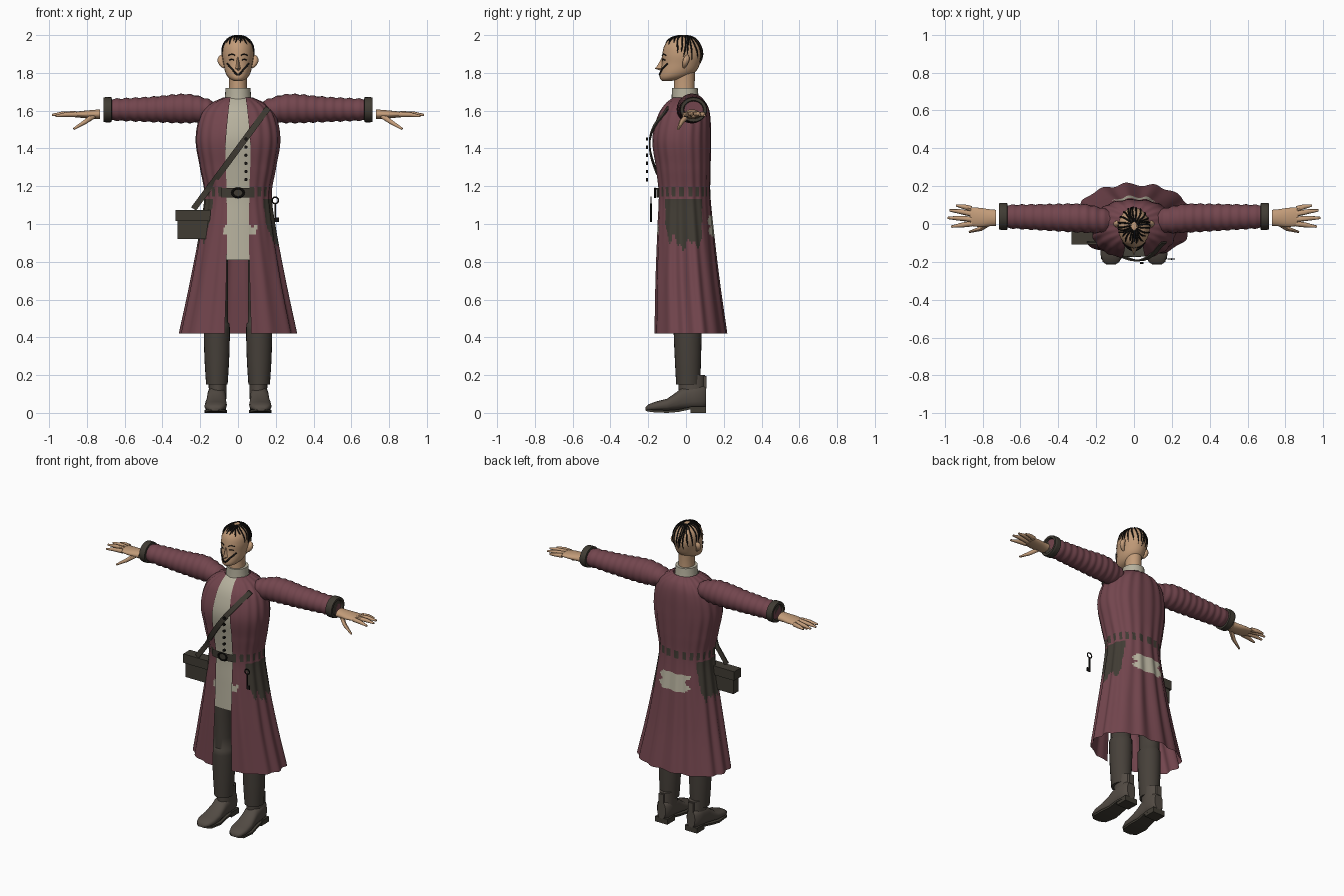
import bpy, math
from math import sin, cos, pi
from mathutils import Vector

if "Cube" in bpy.data.objects:
    bpy.data.objects.remove(bpy.data.objects["Cube"])


def material(name, rgb):
    m = bpy.data.materials.new(name)
    m.use_nodes = True
    m.diffuse_color = (*rgb, 1)
    m.node_tree.nodes["Principled BSDF"].inputs["Base Color"].default_value = (*rgb, 1)
    return m


MAROON = material("maroon cloth", (.17, .06, .075))
CREAM = material("cream linen", (.47, .44, .34))
DARK = material("dark leather", (.052, .045, .034))
TROUSER = material("trouser brown", (.062, .052, .042))
BOOT = material("boot brown", (.085, .07, .057))
SKIN = material("skin", (.54, .33, .19))
BLACK = material("black hair", (.008, .007, .006))


def smooth(o, angle=45):
    bpy.ops.object.select_all(action='DESELECT')
    o.select_set(True)
    bpy.context.view_layer.objects.active = o
    bpy.ops.object.shade_smooth_by_angle(angle=math.radians(angle))
    return o


def loft(name, rings, mats, closed=True, caps=True, rule=None):
    """Skin a list of equal-length rings; rule(row, column) picks the material slot."""
    n, verts, faces, slots = len(rings[0]), [p for r in rings for p in r], [], []
    for i in range(len(rings) - 1):
        for j in range(n if closed else n - 1):
            k = (j + 1) % n
            faces.append((i * n + j, i * n + k, (i + 1) * n + k, (i + 1) * n + j))
            slots.append(rule(i, j) if rule else 0)
    if closed and caps:
        faces += [tuple(range(n))[::-1], tuple(range(len(verts) - n, len(verts)))]
        slots += [0, 0]
    me = bpy.data.meshes.new(name)
    me.from_pydata([tuple(v) for v in verts], [], faces)
    for m in mats:
        me.materials.append(m)
    me.polygons.foreach_set("material_index", slots)
    o = bpy.data.objects.new(name, me)
    bpy.context.collection.objects.link(o)
    return smooth(o)


def tube(name, pts, radii, mat, sides=2):
    cu = bpy.data.curves.new(name, 'CURVE')
    cu.dimensions, cu.bevel_depth, cu.bevel_resolution, cu.use_fill_caps = '3D', 1, sides, True
    sp = cu.splines.new('POLY')
    sp.points.add(len(pts) - 1)
    for q, p, r in zip(sp.points, pts, radii):
        q.co, q.radius = (*p, 1), r
    cu.materials.append(mat)
    o = bpy.data.objects.new(name, cu)
    bpy.context.collection.objects.link(o)
    smooth_target = o
    bpy.ops.object.select_all(action='DESELECT')
    o.select_set(True)
    bpy.context.view_layer.objects.active = o
    bpy.ops.object.convert(target='MESH')
    return smooth(bpy.context.view_layer.objects.active)


def box(name, lo, hi, mat):
    ring = lambda z: [(lo[0], lo[1], z), (hi[0], lo[1], z), (hi[0], hi[1], z), (lo[0], hi[1], z)]
    return loft(name, [ring(lo[2]), ring(hi[2])], [mat])


def ring_shape(name, pos, major, minor, mat):
    bpy.ops.mesh.primitive_torus_add(major_segments=16, minor_segments=6, location=pos,
                                     rotation=(pi / 2, 0, 0), major_radius=major, minor_radius=minor)
    o = bpy.context.object
    o.name = name
    o.data.materials.append(mat)
    return smooth(o)


def at(table, s):
    """Smoothly interpolate the rows of a profile table."""
    s = min(max(s, table[0][0]), table[-1][0])
    i = max(k for k in range(len(table) - 1) if table[k][0] <= s)
    a, b = table[i], table[i + 1]
    p, q = table[max(i - 1, 0)], table[min(i + 2, len(table) - 1)]
    h = b[0] - a[0]
    u = (s - a[0]) / h
    out = []
    for k in range(1, len(a)):
        m0, m1 = (b[k] - p[k]) / (b[0] - p[0]) * h, (q[k] - a[k]) / (q[0] - a[0]) * h
        out.append(a[k] * (1 - u * u * (3 - 2 * u)) + b[k] * u * u * (3 - 2 * u)
                   + m0 * u * (1 - u) ** 2 - m1 * u * u * (1 - u))
    return out


def oval(table, z, t, grow=0, e=1):
    """Point on a horizontal section; t = 0 is the front, rows are z, half width, front, back."""
    w, f, b = at(table, z)
    bend = lambda v: math.copysign(abs(v) ** e, v)
    return Vector(((w + grow) * bend(sin(t)), (f + b) / 2 - ((b - f) / 2 + grow) * bend(cos(t)), z))


def steps(a, b, n):
    return [a + (b - a) * i / n for i in range(n + 1)]


def mx(p, s):
    return (p[0] * s, p[1], p[2])


# Long open coat with painted pockets, patches and belt loops
COAT = [(.42, .305, -.17, .21), (.7, .245, -.165, .17), (1, .192, -.155, .138), (1.16, .175, -.15, .125),
        (1.3, .2, -.165, .128), (1.45, .222, -.182, .13), (1.58, .195, -.15, .125),
        (1.64, .14, -.11, .105), (1.67, .075, -.075, .07)]
OPEN = [(.42, .07), (.8, .06), (1.16, .06), (1.4, .066), (1.6, .05), (1.67, .04)]
E, COLS, ROWS = .88, 120, 100
heights = steps(.42, 1.67, ROWS)


def coat_point(z, j):
    t0 = math.asin(min(1, at(OPEN, z)[0] / at(COAT, z)[0]) ** (1 / E))
    t = t0 + (2 * pi - 2 * t0) * j / COLS
    fold = .007 * sin(14 * t) * min(1, max(0, (1.3 - z) / .6)) + .003 * sin(18 * t)
    p = oval(COAT, z, t, fold * min(1, j / 6, (COLS - j) / 6), E)
    if z > 1.625:
        p.z = max(p.z, 1.625)
    return p


def coat_slot(i, j):
    z = heights[i]
    p = coat_point(z, j + .5)
    if 1.137 < z < 1.187:
        return 2 if j % 6 < 3 else 0
    jag = .025 * sin(p.y * 75) + .015 * sin(p.y * 170)
    if abs(p.x) > .1 and -.11 + max(0, 1 - z) * .2 < p.y < .085 and .88 + jag + abs(p.y) * .3 < z < 1.12:
        return 2
    if p.y > .05 and .925 < z < 1.045 and -.1 + .015 * sin(z * 90) < p.x < .1 + .015 * sin(z * 120):
        return 1
    if p.y < -.1 and abs(z - .96) < .02 + .3 * abs(abs(p.x) - .075) and -.075 < p.x < .1:
        return 1
    return 0


loft("coat", [[coat_point(z, j) for j in range(COLS + 1)] for z in heights],
     [MAROON, CREAM, DARK], closed=False, rule=coat_slot)

# Shirt front, belt and buckle behind the coat opening
loft("shirt", [[oval(COAT, z, t, -.008, E) for t in steps(-.55, .55, 12)] for z in steps(.81, 1.67, 30)],
     [CREAM], closed=False)
loft("belt_front", [[oval(COAT, z, t, .006, E) for t in steps(-.45, .45, 12)] for z in (1.14, 1.19)],
     [DARK], closed=False)
buckle = ring_shape("buckle", (0, -.164, 1.165), .024, .005, BLACK)
buckle.scale.x = 1.25
for k, z in enumerate(steps(1.235, 1.45, 5)):
    tube(f"button_{k}", [(.042, -.212, z), (.042, -.2, z)], [.009, .009], BLACK)

# Collar and neck
COLLAR = [(1.6, .085, -.09, .085), (1.65, .072, -.078, .07), (1.72, .066, -.074, .062)]
NECK = [(1.68, .05, -.066, .047), (1.75, .047, -.063, .046), (1.83, .05, -.06, .05)]
around = steps(0, 2 * pi, 24)[:-1]
loft("collar", [[oval(COLLAR, z, t) for t in around] for z in steps(1.6, 1.72, 5)], [CREAM])
loft("neck", [[oval(NECK, z, t) for t in around] for z in steps(1.68, 1.83, 5)], [SKIN])

# Head with nose, ears and face lines
HEAD = [(1.757, .02, -.125, -.08), (1.77, .046, -.138, -.01), (1.8, .066, -.137, .045), (1.85, .077, -.128, .075),
        (1.9, .084, -.125, .087), (1.95, .076, -.112, .074), (1.985, .047, -.078, .044), (2, .008, -.025, .005)]
loft("head", [[oval(HEAD, z, t) for t in around] for z in steps(1.757, 2, 26)], [SKIN])
loft("nose", [[(-w, -.12, z), (0, y, z), (w, -.12, z)] for z, w, y in
              ((1.885, .007, -.127), (1.84, .013, -.15), (1.823, .018, -.167), (1.812, .012, -.135))], [SKIN])
for s, side in ((1, "left"), (-1, "right")):
    tube(f"{side}_ear", [mx((.072 + .02 * sin(u), -.012 + .016 * u / 2, 1.828 + .025 * u), s)
                         for u in steps(0, 2.6, 6)], [.006, .012, .015, .017, .017, .014, .006], SKIN)

    def line(name, coords, r):
        pts = []
        for x, z in coords:
            w = at(HEAD, z)[0]
            pts.append(oval(HEAD, z, s * math.asin(x / w), .002))
        tube(f"{side}_{name}", pts, [r] * len(pts), BLACK)
    line("moustache", [(.003, 1.789), (.015, 1.8), (.03, 1.82), (.045, 1.836), (.056, 1.85)], .005)
    line("eye", [(.022, 1.869), (.032, 1.872), (.045, 1.868)], .003)
    line("brow", [(.016, 1.893), (.032, 1.9), (.05, 1.893)], .003)

# Hair strands fanning out from the crown
for k, t in enumerate(steps(0, 2 * pi, 26)[:-1]):
    low = 1.905 - .04 * cos(t + pi) + (.03 if cos(t) > .5 else 0) - .015 * (k % 2)
    pts = [oval(HEAD, 1.998 - (1.998 - low) * u ** 1.6, t + .12 * sin(3 * u + k), .001) for u in steps(0, 1, 9)]
    tube(f"hair_strand_{k}", pts, [.002] + [.0045] * 7 + [.003, .001], BLACK, 1)

# Sleeve: x, bottom, top, front, back; the hand rows use the same layout
SLEEVE = [(.1, 1.585, 1.635, -.02, .06), (.17, 1.545, 1.665, -.045, .085), (.27, 1.535, 1.688, -.045, .105),
          (.45, 1.54, 1.674, -.035, .105), (.7, 1.55, 1.66, -.02, .1)]
PALM = [(.73, 1.555, 1.607, -.01, .075), (.765, 1.557, 1.604, -.012, .078), (.81, 1.56, 1.6, -.016, .085),
        (.865, 1.566, 1.594, -.01, .088)]
FINGERS = [((.86, .08, 1.58), (.9, .092, 1.58), (.94, .098, 1.575)),
           ((.86, .054, 1.583), (.92, .066, 1.583), (.975, .072, 1.577)),
           ((.86, .025, 1.583), (.93, .031, 1.583), (.985, .032, 1.577)),
           ((.855, .002, 1.58), (.91, -.006, 1.579), (.965, -.014, 1.572)),
           ((.765, .005, 1.572), (.81, -.025, 1.54), (.87, -.042, 1.503))]


def limb(table, x, s, grow=0):
    lo, hi, f, b = at(table, x)
    return [(s * x, (f + b) / 2 + ((b - f) / 2 + grow) * cos(t), (lo + hi) / 2 + ((hi - lo) / 2 + grow) * sin(t))
            for t in around]


BOOTS = [(-.215, .022, .012, .03), (-.2, .044, .01, .045), (-.16, .058, .01, .06), (-.1, .058, .01, .075),
         (-.05, .051, .012, .11), (-.02, .05, .016, .135), (.04, .05, .02, .15), (.085, .045, .02, .15),
         (.105, .03, .03, .14)]
for s, side in ((1, "left"), (-1, "right")):
    loft(f"{side}_sleeve", [limb(SLEEVE, x, s, .003 * sin(x * 130)) for x in steps(.1, .7, 60)], [MAROON])
    loft(f"{side}_cuff", [limb(SLEEVE, x, s, g) for x, g in
                          ((.668, 0), (.67, .01), (.7, .012), (.7, .011))], [DARK])
    loft(f"{side}_cuff_rim", [[(p[0] + s * d, *p[1:]) for p in limb(SLEEVE, .7, s, g)]
                              for d, g in ((0, .012), (.012, .009), (.012, -.006), (0, -.01))], [DARK])
    loft(f"{side}_palm", [limb(PALM, x, s) for x in steps(.73, .865, 10)], [SKIN])
    for k, f in enumerate(FINGERS):
        tube(f"{side}_finger_{k}", [mx(p, s) for p in f], (.015, .0125, .006), SKIN)

    # Trousers: wide lower leg with a slimmer thigh hidden by the coat
    LEG = [(.15, .057, -.052, .075), (.3, .066, -.06, .08), (.47, .068, -.065, .082), (.48, .06, -.055, .075),
           (.8, .06, -.07, .085), (1.05, .055, -.08, .09)]
    shift = Vector((s * .112, 0, 0))
    loft(f"{side}_trouser_leg", [[oval(LEG, z, t) + shift for t in around]
                                 for z in steps(.15, .47, 10) + steps(.48, 1.05, 8)], [TROUSER])

    # Boot: foot skinned from toe to heel, ankle shaft, sole, heel and pull tab
    foot = []
    for y, w, lo, hi in BOOTS:
        foot.append([(s * (.113 - y * .04) + w * cos(t), y, (lo + hi) / 2 + (hi - lo) / 2 *
                      math.copysign(abs(sin(t)) ** .7, sin(t))) for t in around])
    loft(f"{side}_boot", foot, [BOOT])
    SHAFT = [(.08, .046, -.035, .1), (.2, .048, -.045, .1)]
    loft(f"{side}_boot_shaft", [[oval(SHAFT, z, t) + Vector((s * .108, 0, 0)) for t in around]
                                for z in (.08, .14, .2)], [BOOT])
    loft(f"{side}_sole", [[(s * (.113 - y * .04) - w, y, lo), (s * (.113 - y * .04) + w, y, lo),
                           (s * (.113 - y * .04) + w, y, lo + .013), (s * (.113 - y * .04) - w, y, lo + .013)]
                          for y, w, lo in ((-.212, .025, .01), (-.185, .053, .004), (-.1, .06, 0),
                                           (-.04, .05, .005), (.03, .048, .02), (.1, .044, .02))], [DARK])
    box(f"{side}_heel", (s * .11 - .045, .025, 0), (s * .11 + .045, .105, .035), DARK)
    box(f"{side}_pull_tab", (s * .11 - .018, .09, .13), (s * .11 + .018, .108, .195), BOOT)

# Satchel with lid and shoulder strap
box("satchel", (-.32, -.1, .92), (-.15, -.045, 1.05), DARK)
box("satchel_lid", (-.33, -.108, 1.015), (-.145, -.038, 1.075), DARK)
strap = []
for u in steps(0, 1, 16):
    x, z = -.235 + .395 * u, 1.08 + .535 * u
    w = at(COAT, z)[0]
    y = oval(COAT, z, math.asin(max(-1, min(1, x / w))), .016).y
    y = min(y, -.1)
    strap.append([(x - .013, y, z + .009), (x + .013, y, z - .009),
                  (x + .013, y + .008, z - .009), (x - .013, y + .008, z + .009)])
loft("shoulder_strap", strap, [DARK])

# Key hanging at the left hip
ring_shape("key_ring", (.197, -.185, 1.125), .017, .004, BLACK)
tube("key_shaft", [(.197, -.185, 1.108), (.197, -.185, 1.01)], [.005, .005], BLACK)
box("key_bit", (.197, -.188, 1.01), (.217, -.182, 1.035), BLACK)
